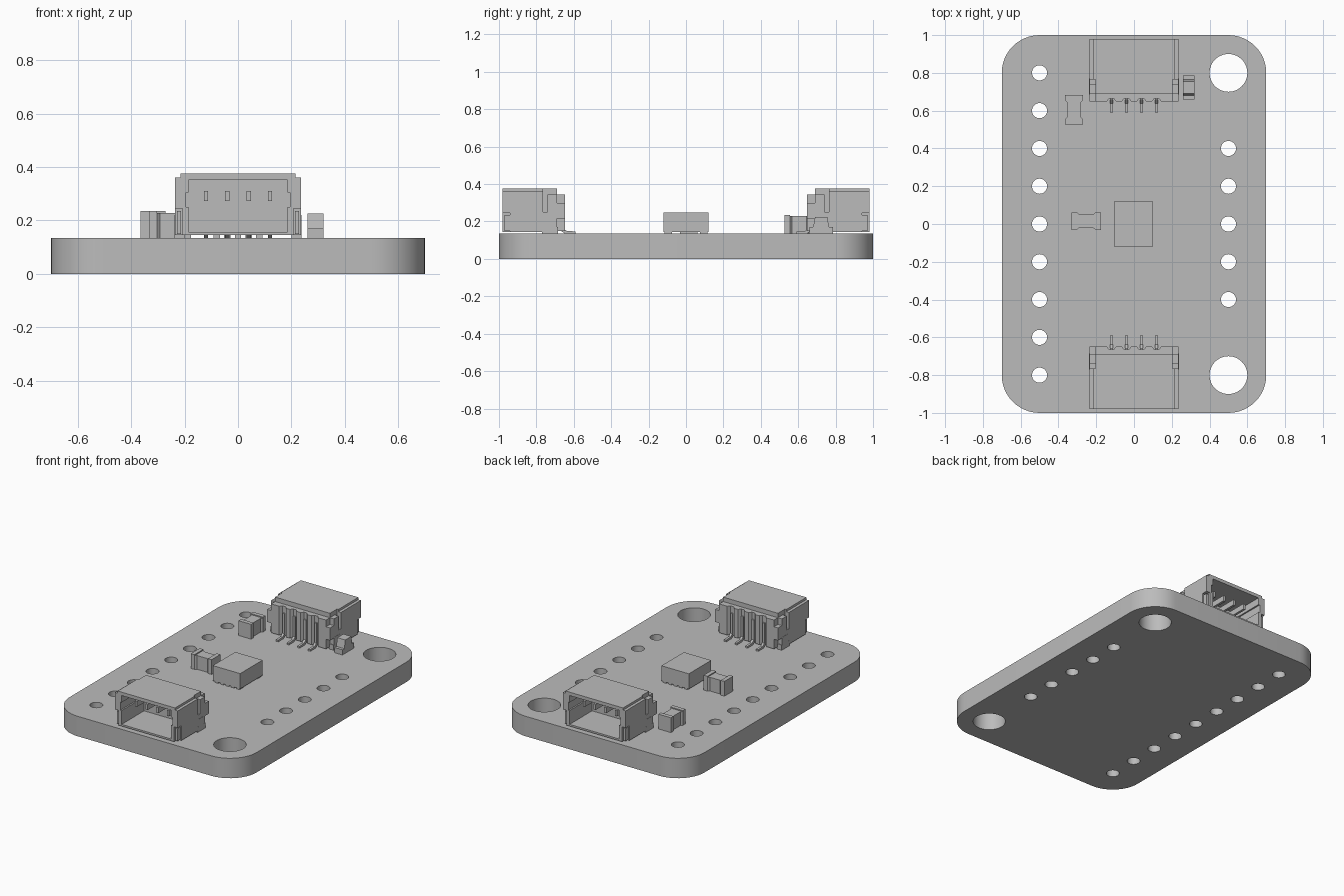
import bpy
import bmesh
from math import cos, sin, pi, radians
from mathutils import Matrix, Vector

if "Cube" in bpy.data.objects:
    bpy.data.objects.remove(bpy.data.objects["Cube"], do_unlink=True)

grey = bpy.data.materials.new("light grey")
grey.use_nodes = True
COLOR = (0.5, 0.5, 0.5, 1)
grey.diffuse_color = COLOR
grey.node_tree.nodes["Principled BSDF"].inputs["Base Color"].default_value = COLOR


def arc(cx, cy, r, start=0, sweep=360, n=32):
    """Points along an arc, angles in degrees; a full circle leaves out its end."""
    steps = n if sweep == 360 else n - 1
    angles = [radians(start + sweep * i / steps) for i in range(n)]
    return [(cx + r * cos(a), cy + r * sin(a)) for a in angles]


def rect(a0, a1, b0, b1):
    return [(a0, b0), (a1, b0), (a1, b1), (a0, b1)]


def mirrored(half):
    """Close a right-hand profile with its mirror image."""
    return half + [(-a, b) for a, b in reversed(half)]


def prism(bm, loops, lo, hi, axis="z"):
    """Extrude an outline (first loop) with holes (other loops) along an axis."""
    place = {"x": lambda a, b: (lo, a, b), "y": lambda a, b: (a, lo, b),
             "z": lambda a, b: (a, b, lo)}[axis]
    edges = []
    for loop in loops:
        vs = [bm.verts.new(place(a, b)) for a, b in loop]
        edges += [bm.edges.new((vs[i - 1], vs[i])) for i in range(len(vs))]
    fill = bmesh.ops.triangle_fill(bm, edges=edges, use_beauty=True)
    faces = [f for f in fill["geom"] if isinstance(f, bmesh.types.BMFace)]
    ext = bmesh.ops.extrude_face_region(bm, geom=faces, use_keep_orig=True)
    moved = [v for v in ext["geom"] if isinstance(v, bmesh.types.BMVert)]
    step = Vector([hi - lo if axis == k else 0 for k in "xyz"])
    bmesh.ops.translate(bm, verts=moved, vec=step)


def box(bm, x, y, z):
    prism(bm, [rect(*x, *y)], *z)


def finish(bm, name, smooth=False):
    bmesh.ops.recalc_face_normals(bm, faces=bm.faces[:])
    mesh = bpy.data.meshes.new(name)
    bm.to_mesh(mesh)
    bm.free()
    mesh.materials.append(grey)
    obj = bpy.data.objects.new(name, mesh)
    bpy.context.collection.objects.link(obj)
    if smooth:
        bpy.ops.object.select_all(action="DESELECT")
        obj.select_set(True)
        bpy.context.view_layer.objects.active = obj
        bpy.ops.object.shade_smooth_by_angle(angle=radians(30))
    return obj


TOP = 0.135

# Circuit board with rounded corners, pin holes and mounting holes
outline = []
for cx, cy, start in [(0.5, 0.8, 0), (-0.5, 0.8, 90), (-0.5, -0.8, 180), (0.5, -0.8, 270)]:
    outline += arc(cx, cy, 0.2, start, 90, 13)
holes = [arc(-0.5, 0.2 * i, 0.04) for i in range(-4, 5)]
holes += [arc(0.5, 0.2 * i, 0.04) for i in range(-2, 3)]
holes += [arc(0.5, y, 0.1, n=48) for y in (-0.8, 0.8)]
bm = bmesh.new()
prism(bm, [outline] + holes, 0, TOP)
finish(bm, "circuit_board", smooth=True)

# Central chip on small pads
bm = bmesh.new()
box(bm, (-0.105, 0.1), (-0.12, 0.12), (0.145, 0.248))
for i in range(-2, 3):
    for s in (-1, 1):
        px, py = 0.04 * i, 0.095 * s
        box(bm, (px - 0.012, px + 0.012), (py - 0.02, py + 0.02), (TOP, 0.145))
finish(bm, "sensor_chip")


# Capacitors: two end caps with a slightly pinched body
def capacitor(name, x, y, turn):
    bm = bmesh.new()
    length, width, pinch, cap = 0.078, 0.047, 0.011, 0.028
    inner = length - cap
    side = [(length, -width), (length, width), (inner, width), (inner - 0.012, width - pinch)]
    plan = side + [(-a, b) for a, b in reversed(side)]
    plan += [(-inner + 0.012, pinch - width), (-inner, -width)]
    plan[4:4] = []
    left = [(-inner, -width), (-inner + 0.012, pinch - width)]
    right = [(inner - 0.012, pinch - width), (inner, -width)]
    plan = side + [(-a, b) for a, b in reversed(side)] + left + right
    prism(bm, [plan], TOP, 0.228)
    for s in (-1, 1):
        ends = sorted((s * inner, s * length))
        box(bm, ends, (-width, width), (0.228, 0.235))
    obj = finish(bm, name)
    obj.matrix_world = Matrix.Translation((x, y, 0)) @ Matrix.Rotation(turn, 4, "Z")


capacitor("capacitor_middle", -0.253, 0.015, 0)
capacitor("capacitor_back", -0.318, 0.605, pi / 2)

# Indicator light: low base with a raised, tapered lens
bm = bmesh.new()
prism(bm, [rect(0.66, 0.785, TOP, 0.17)], 0.26, 0.32, "x")
lens = [(0.68, 0.17), (0.765, 0.17), (0.755, 0.225), (0.69, 0.225)]
prism(bm, [lens], 0.26, 0.32, "x")
finish(bm, "indicator_light")

PINS = [-0.12, -0.04, 0.04, 0.12]


def connector(side, turn):
    spin = Matrix.Rotation(turn, 4, "Z")

    # Housing: open shell with a notched mouth
    bm = bmesh.new()
    opening = mirrored([(0.185, 0.157), (0.185, 0.25), (0.195, 0.25),
                        (0.195, 0.305), (0.185, 0.305), (0.185, 0.352)])
    mouth = mirrored([(0.208, 0.145), (0.208, 0.245), (0.235, 0.245),
                      (0.235, 0.36), (0.215, 0.36), (0.215, 0.375)])
    shell = mirrored([(0.235, 0.145), (0.235, 0.36), (0.215, 0.36), (0.215, 0.375)])
    waist = mirrored([(0.235, 0.145), (0.235, 0.25), (0.205, 0.25), (0.205, 0.375)])
    rear = mirrored([(0.235, 0.145), (0.235, 0.345), (0.205, 0.345), (0.205, 0.375)])
    prism(bm, [mouth, opening], -0.98, -0.94, "y")
    prism(bm, [shell, opening], -0.94, -0.765, "y")
    prism(bm, [waist, opening], -0.765, -0.74, "y")
    prism(bm, [rear], -0.74, -0.69, "y")

    # Back wall with a tapered slot behind each pin
    wall = [(0.205, -0.69), (-0.205, -0.69), (-0.205, -0.648)]
    for x in PINS:
        wall += [(x - 0.025, -0.648), (x - 0.012, -0.665),
                 (x + 0.012, -0.665), (x + 0.025, -0.648)]
    wall.append((0.205, -0.648))
    prism(bm, [wall], 0.15, 0.345)
    for s in (-1, 1):
        lo, hi = sorted((s * 0.205, s * 0.235))
        box(bm, (lo, hi), (-0.69, -0.648), (0.215, 0.3))
    finish(bm, side + "_connector_housing").matrix_world = spin

    # Contact pins: blade in the mouth, bent tail on the board
    bm = bmesh.new()
    tail = [(-0.67, 0.3), (-0.67, 0.15), (-0.645, TOP), (-0.59, TOP),
            (-0.59, 0.147), (-0.638, 0.149), (-0.656, 0.165), (-0.656, 0.3)]
    for x in PINS:
        prism(bm, [tail], x - 0.008, x + 0.008, "x")
        box(bm, (x - 0.008, x + 0.008), (-0.92, -0.735), (0.272, 0.31))
    finish(bm, side + "_connector_pins").matrix_world = spin

    # Solder tabs at the mouth and at the rear feet
    bm = bmesh.new()
    for s in (-1, 1):
        lo, hi = sorted((s * 0.213, s * 0.228))
        box(bm, (lo, hi), (-0.97, -0.93), (0.15, 0.235))
        lo, hi = sorted((s * 0.2, s * 0.237))
        box(bm, (lo, hi), (-0.77, -0.685), (TOP, 0.17))
        box(bm, (lo, hi), (-0.755, -0.7), (0.17, 0.22))
    finish(bm, side + "_connector_tabs").matrix_world = spin


connector("front", 0)
connector("back", pi)
